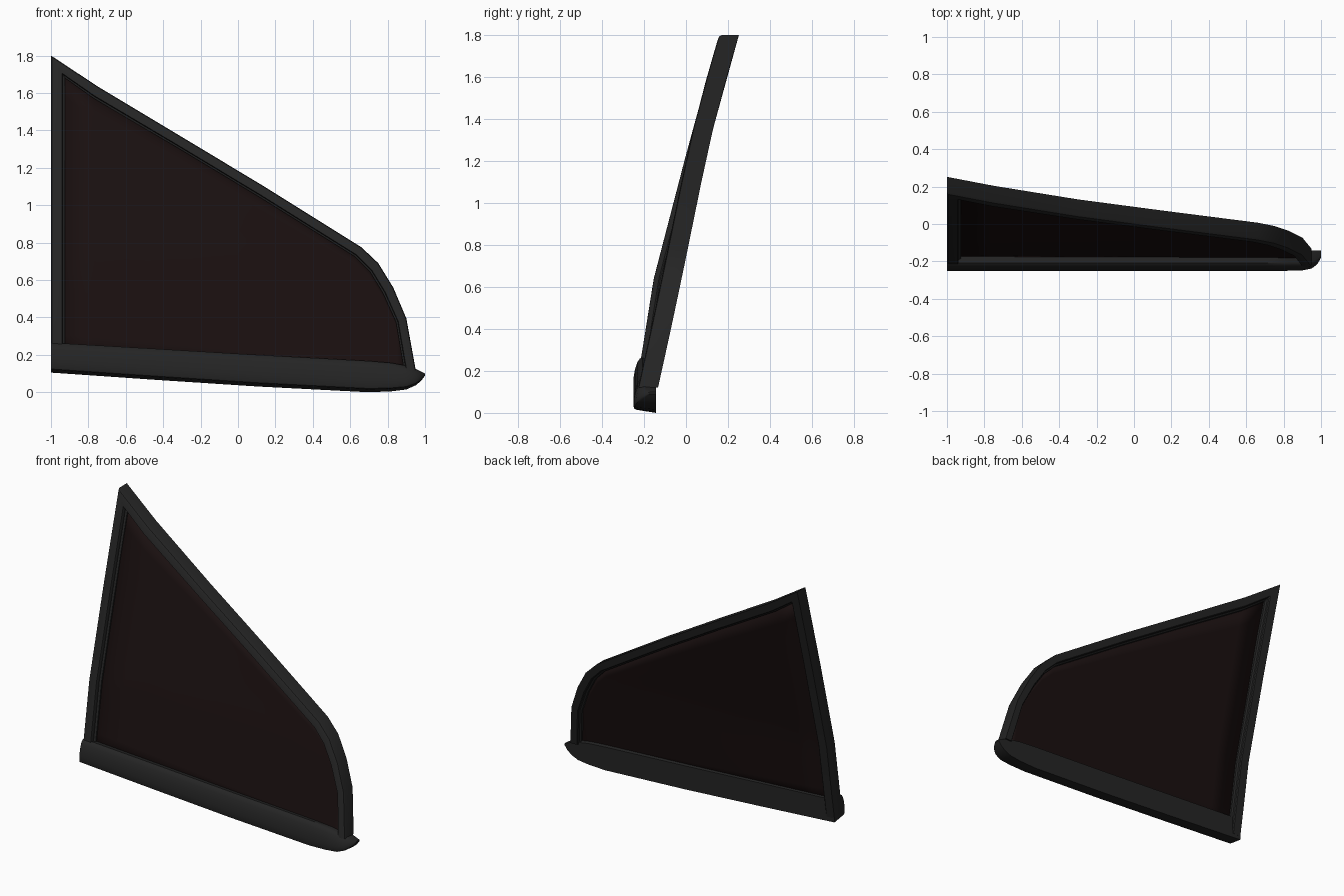
import bpy, bmesh, math

if "Cube" in bpy.data.objects:
    bpy.data.objects.remove(bpy.data.objects["Cube"])


def lerp_table(table, t):
    # piecewise-linear lookup
    if t <= table[0][0]:
        return table[0][1]
    for (a, va), (b, vb) in zip(table, table[1:]):
        if t <= b:
            return va + (vb - va) * (t - a) / (b - a)
    return table[-1][1]


# leaning back surface of the window, and the forward bow near the pillar
BACK = [(0.12, -0.133), (0.75, 0.008), (1.42, 0.152), (1.8, 0.252)]
BOW = [(0.1, 0.01), (0.28, 0.02), (0.64, 0.043), (1.21, 0.018), (1.8, 0.0)]
THICK = 0.094


def surf_y(x, z, depth):
    # depth 0 = front of the frame, 1 = back
    return lerp_table(BACK, z) - THICK * (1 - depth) - lerp_table(BOW, z) * (1 - x) / 2


def material(name, color):
    m = bpy.data.materials.new(name)
    m.diffuse_color = color
    m.use_nodes = True
    m.node_tree.nodes["Principled BSDF"].inputs["Base Color"].default_value = m.diffuse_color
    return m


def build(name, rings, mat, closed=True, caps=True, angle=35):
    # loft a list of equal-length point rings
    bm = bmesh.new()
    vs = [[bm.verts.new(p) for p in r] for r in rings]
    n = len(rings[0])
    for a, b in zip(vs, vs[1:]):
        for i in range(n if closed else n - 1):
            j = (i + 1) % n
            bm.faces.new((a[i], a[j], b[j], b[i]))
    if caps:
        bm.faces.new(vs[0])
        bm.faces.new(vs[-1])
    bmesh.ops.recalc_face_normals(bm, faces=bm.faces)
    me = bpy.data.meshes.new(name)
    bm.to_mesh(me)
    bm.free()
    ob = bpy.data.objects.new(name, me)
    bpy.context.collection.objects.link(ob)
    me.materials.append(mat)
    bpy.ops.object.select_all(action='DESELECT')
    bpy.context.view_layer.objects.active = ob
    ob.select_set(True)
    bpy.ops.object.shade_smooth_by_angle(angle=math.radians(angle))
    return ob


trim = material("black_trim", (0.018, 0.018, 0.018, 1))
tint = material("tinted_glass", (0.01, 0.005, 0.005, 1))

# frame: outer and inner edge (x, z), from pillar foot over the rail to the front foot
outer = [(-1, 0.13), (-1, 0.3), (-1, 0.64), (-1, 1.21), (-1, 1.8), (-0.75, 1.635), (-0.3, 1.365),
         (0.14, 1.10), (0.66, 0.775), (0.75, 0.69), (0.83, 0.56), (0.9, 0.395), (0.95, 0.12)]
inner = [(-0.925, 0.13), (-0.925, 0.3), (-0.925, 0.64), (-0.925, 1.21), (-0.925, 1.68),
         (-0.77, 1.57), (-0.32, 1.305), (0.12, 1.04), (0.625, 0.725), (0.705, 0.645),
         (0.775, 0.53), (0.845, 0.375), (0.888, 0.12)]
# cross-section: (0 outer .. 1 inner edge, depth), with a stepped seal lip
section = [(0, 1), (0, 0.15), (0.06, 0.03), (0.15, 0), (0.78, 0), (0.84, 0.08), (0.84, 0.25),
           (1, 0.32), (1, 0.72), (0.84, 0.78), (0.84, 0.94), (0.76, 1)]
rings = []
for (ox, oz), (ix, iz) in zip(outer, inner):
    ring = []
    for u, d in section:
        x, z = ox + (ix - ox) * u, oz + (iz - oz) * u
        ring.append((x, surf_y(x, z, d), z))
    rings.append(ring)
build("window_frame", rings, trim)

# glass pane: columns between the sill and the inner frame edge
ROWS = 14
top_edge = inner[4:]
xs = sorted({p[0] for p in top_edge} | {-0.6, -0.1, 0.3, 0.45})
cols = []
for x in xs:
    zt, zb = lerp_table(top_edge, x) , 0.2 - 0.09 * (x + 0.925) / 1.81
    cols.append([(x, surf_y(x, z, 0.5), z)
                 for z in (zb + (zt - zb) * r / ROWS for r in range(ROWS + 1))])
pane = build("glass_pane", cols, tint, closed=False, caps=False)
solid = pane.modifiers.new("thickness", 'SOLIDIFY')
solid.thickness = 0.014
solid.offset = 0

# sill trim: stations (x, bottom z, top z, front y) along a rounded section
stations = [(-1, 0.11, 0.27, -0.25), (-0.45, 0.072, 0.238, -0.25), (0.1, 0.036, 0.205, -0.25),
            (0.7, 0.005, 0.172, -0.25), (0.82, 0.01, 0.162, -0.25), (0.9, 0.02, 0.147, -0.248),
            (0.95, 0.042, 0.13, -0.238), (0.98, 0.067, 0.115, -0.215), (1.0, 0.094, 0.105, -0.18)]
profile = [(0, 0), (0.88, 0.09), (0.97, 0.12), (1, 0.2), (1, 0.38), (0.94, 0.63), (0.83, 0.85),
           (0.72, 0.96), (0.6, 1), (0, 0.93)]
sill = []
for x, zb, zt, yf in stations:
    sill.append([(x, -0.143 + (yf + 0.143) * u, zb + (zt - zb) * v) for u, v in profile])
sill_min = min(p[2] for r in sill for p in r)
build("sill_trim", [[(x, y, z - sill_min) for x, y, z in r] for r in sill], trim)
